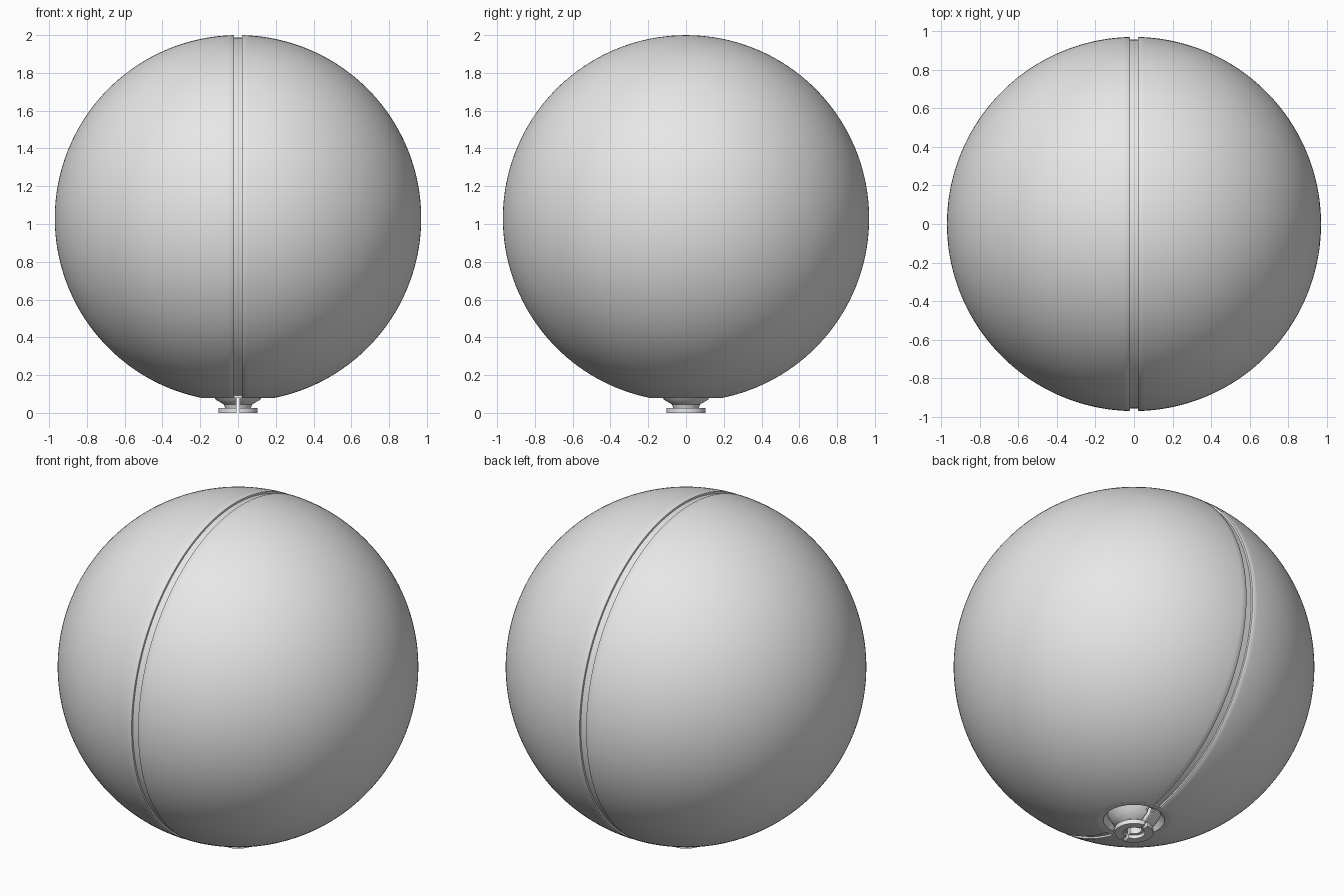
import bpy, bmesh, math
from mathutils import Vector

if "Cube" in bpy.data.objects:
    bpy.data.objects.remove(bpy.data.objects["Cube"])

R, CZ = 0.97, 1.03      # ball radius and centre height
CUT = 0.08              # height of the flat underside

grey = bpy.data.materials.new("light_grey")
grey.diffuse_color = (0.8, 0.8, 0.8, 1)
grey.use_nodes = True
grey.node_tree.nodes["Principled BSDF"].inputs["Base Color"].default_value = grey.diffuse_color


def lathe(name, points, axis, centre, steps, cuts=(), closed=False, mirror=False):
    """Revolve a profile about an axis, trim it with (point, normal, fill) planes."""
    bm = bmesh.new()
    verts = [bm.verts.new(p) for p in points]
    edges = [bm.edges.new(p) for p in zip(verts, verts[1:])]
    if closed:
        edges.append(bm.edges.new((verts[-1], verts[0])))
    bmesh.ops.spin(bm, geom=verts + edges, axis=axis, cent=centre,
                   angle=2 * math.pi, steps=steps)
    bmesh.ops.remove_doubles(bm, verts=bm.verts, dist=1e-5)
    bmesh.ops.recalc_face_normals(bm, faces=bm.faces)
    for co, no, fill in cuts:
        geom = bm.verts[:] + bm.edges[:] + bm.faces[:]
        res = bmesh.ops.bisect_plane(bm, geom=geom, plane_co=co, plane_no=no,
                                     clear_inner=True)
        if fill:
            rim = [e for e in res["geom_cut"] if isinstance(e, bmesh.types.BMEdge)]
            bmesh.ops.edgeloop_fill(bm, edges=rim)
            bmesh.ops.recalc_face_normals(bm, faces=bm.faces)
    me = bpy.data.meshes.new(name)
    bm.to_mesh(me)
    bm.free()
    me.materials.append(grey)
    ob = bpy.data.objects.new(name, me)
    bpy.context.collection.objects.link(ob)
    if mirror:
        ob.modifiers.new("other_half", "MIRROR").use_mirror_merge = False
    bpy.ops.object.select_all(action="DESELECT")
    ob.select_set(True)
    bpy.context.view_layer.objects.active = ob
    bpy.ops.object.shade_smooth_by_angle(angle=math.radians(35))
    return ob


X, Z = (1, 0, 0), (0, 0, 1)
ball_centre = (0, 0, CZ)

# Two half shells with a small rounded lip beside the seam
profile = [(0.02, 0.951), (0.02, 0.962), (0.0215, 0.967)]
start = math.asin(0.026 / R)
n = 56
for i in range(n + 1):
    a = start + (math.pi / 2 - start) * i / n
    profile.append((R * math.sin(a), R * math.cos(a)))
lathe("half_shells", [(x, 0, CZ + r) for x, r in profile], X, ball_centre, 160,
      cuts=[((0, 0, CUT), Z, False)], mirror=True)

# Recessed band in the seam
lathe("seam_band", [(x, 0, CZ + 0.957) for x in (0.022, -0.022)], X, ball_centre, 160,
      cuts=[((0, 0, CUT + 0.005), Z, False)])

# Flat underside with a shallow dish
lathe("underside_dish",
      [(r, 0, z) for r, z in ((0, 0.115), (0.14, 0.115), (0.165, CUT),
                              (0.1965, CUT), (0.18, 0.13), (0, 0.13))],
      Z, (0, 0, 0), 64)

# Split hollow neck with its flange
neck = ((0.145, 0.118), (0.118, 0.07), (0.075, 0.045), (0.068, 0.026), (0.104, 0.026),
        (0.104, 0.0), (0.058, 0.0), (0.058, 0.02), (0.042, 0.02), (0.042, 0.118))
half = lathe("neck_and_flange", [(r, 0, z) for r, z in neck], Z, (0, 0, 0), 64,
             closed=True, cuts=[((0.008, 0, 0), X, False)], mirror=True)
# Close the cut ends of the neck
bm = bmesh.new()
bm.from_mesh(half.data)
bmesh.ops.holes_fill(bm, edges=[e for e in bm.edges if e.is_boundary], sides=0)
bmesh.ops.recalc_face_normals(bm, faces=bm.faces)
bm.to_mesh(half.data)
bm.free()
